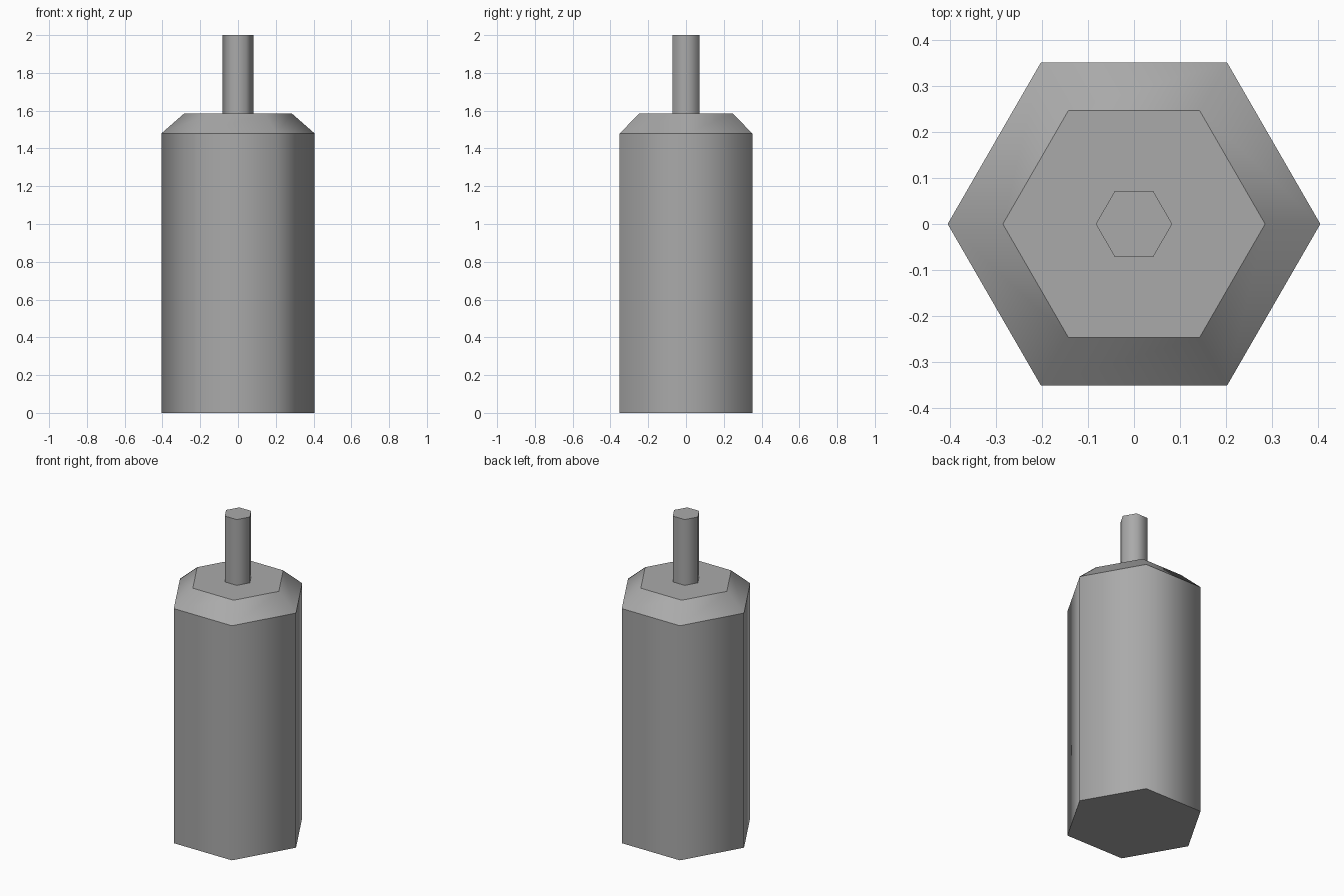
import bpy
import bmesh
from math import cos, sin, pi

cube = bpy.data.objects.get("Cube")
if cube:
    bpy.data.objects.remove(cube, do_unlink=True)

SIDES = 6
GREY = (0.4, 0.4, 0.4, 1.0)

grey = bpy.data.materials.new("plain grey")
grey.use_nodes = True
grey.diffuse_color = GREY
grey.node_tree.nodes["Principled BSDF"].inputs["Base Color"].default_value = GREY


def hex_solid(name, profile):
    """Capped hexagonal solid through (radius, height) rings, with crisp rims and smooth sides."""
    bm = bmesh.new()
    rings = []
    for radius, z in profile:
        angles = [2 * pi * i / SIDES for i in range(SIDES)]
        rings.append([bm.verts.new((radius * cos(a), radius * sin(a), z)) for a in angles])
    for low, high in zip(rings, rings[1:]):
        for i in range(SIDES):
            j = (i + 1) % SIDES
            bm.faces.new((low[i], low[j], high[j], high[i])).smooth = True
    bm.faces.new(rings[0][::-1])
    bm.faces.new(rings[-1])
    # Horizontal rims stay sharp, upright edges are shaded round
    for edge in bm.edges:
        a, b = edge.verts
        edge.smooth = abs(a.co.z - b.co.z) > 0.001
    mesh = bpy.data.meshes.new(name)
    bm.to_mesh(mesh)
    bm.free()
    mesh.materials.append(grey)
    obj = bpy.data.objects.new(name, mesh)
    bpy.context.collection.objects.link(obj)
    return obj


# Main body with bevelled shoulder
hex_solid("body", [(0.405, 0), (0.405, 1.48), (0.285, 1.585)])

# Thin stem on top
hex_solid("stem", [(0.083, 1.585), (0.083, 2)])
